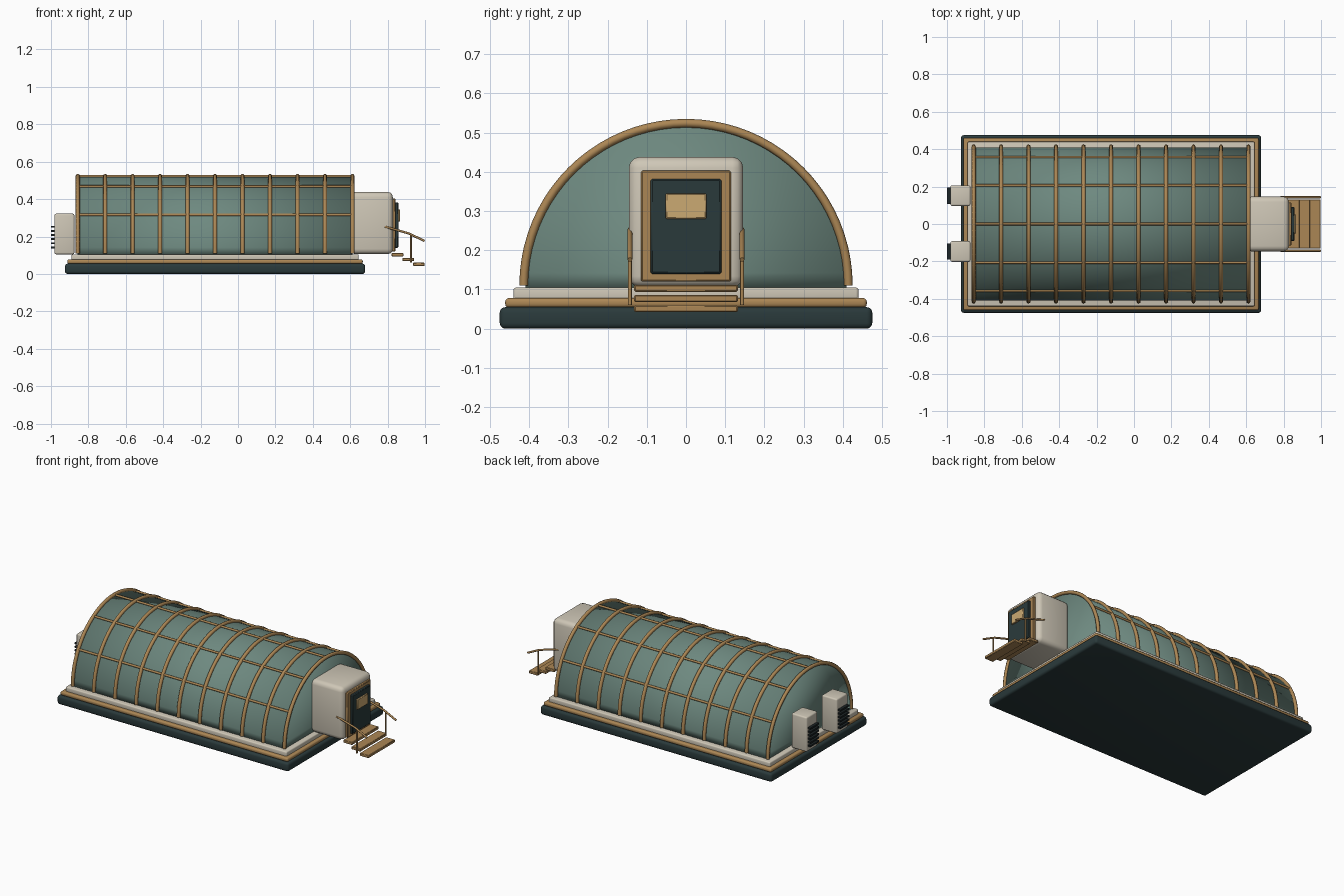
import bpy, bmesh, math
from mathutils import Vector

if "Cube" in bpy.data.objects:
    bpy.data.objects.remove(bpy.data.objects["Cube"], do_unlink=True)


def material(name, rgb):
    m = bpy.data.materials.new(name)
    m.use_nodes = True
    m.diffuse_color = (*rgb, 1)
    m.node_tree.nodes["Principled BSDF"].inputs["Base Color"].default_value = (*rgb, 1)
    return m


DARK = material("dark slate", (0.023, 0.042, 0.044))
TAN = material("tan wood", (0.41, 0.24, 0.09))
CREAM = material("cream panel", (0.62, 0.57, 0.47))
GREEN = material("sage fabric", (0.155, 0.25, 0.215))
AMBER = material("amber window", (0.6, 0.4, 0.17))
BLACK = material("black louvre", (0.012, 0.018, 0.02))


def finish(ob, mat):
    ob.data.materials.append(mat)
    bpy.ops.object.select_all(action='DESELECT')
    ob.select_set(True)
    bpy.context.view_layer.objects.active = ob


def box(name, x, y, z, mat, bevel=0.0, segments=3):
    """Rounded box from (min, max) ranges."""
    bm = bmesh.new()
    bmesh.ops.create_cube(bm, size=1)
    for v in bm.verts:
        v.co = Vector([(r[0] + r[1]) / 2 + c * (r[1] - r[0]) for c, r in zip(v.co, (x, y, z))])
    if bevel:
        bmesh.ops.bevel(bm, geom=bm.edges[:], offset=bevel, segments=segments,
                        profile=0.5, affect='EDGES')
    me = bpy.data.meshes.new(name)
    bm.to_mesh(me)
    bm.free()
    ob = bpy.data.objects.new(name, me)
    bpy.context.collection.objects.link(ob)
    finish(ob, mat)
    if bevel:
        bpy.ops.object.shade_smooth_by_angle(angle=math.radians(40))
    return ob


def tube(name, points, radius, mat):
    """Round bar along a path, converted to a mesh."""
    cu = bpy.data.curves.new(name, 'CURVE')
    cu.dimensions = '3D'
    cu.bevel_depth = radius
    cu.bevel_resolution = 2
    cu.use_fill_caps = True
    sp = cu.splines.new('POLY')
    sp.points.add(len(points) - 1)
    for p, co in zip(sp.points, points):
        p.co = (*co, 1)
    ob = bpy.data.objects.new(name, cu)
    bpy.context.collection.objects.link(ob)
    finish(ob, mat)
    bpy.ops.object.convert(target='MESH')
    bpy.ops.object.shade_smooth_by_angle(angle=math.radians(50))


def arc(x, radius, count=40):
    return [(x, radius * math.cos(math.pi * i / count),
             FLOOR + radius * math.sin(math.pi * i / count)) for i in range(count + 1)]


FLOOR = 0.11
BACK, FRONT = -0.857, 0.612

# Stepped foundation
box("foundation", (-0.925, 0.68), (-0.475, 0.475), (0, 0.055), DARK, 0.014)
box("timber_sill", (-0.912, 0.667), (-0.461, 0.461), (0.054, 0.078), TAN, 0.009)
box("floor_slab", (-0.89, 0.645), (-0.44, 0.44), (0.07, 0.105), CREAM, 0.007)

# Barrel shell, one smooth closed surface
bm = bmesh.new()
ends = [[bm.verts.new(p) for p in arc(x, 0.409)] for x in (BACK, FRONT)]
for ring in ends:
    for v in (ring[0], ring[-1]):
        v.co.z = 0.104
for i in range(len(ends[0]) - 1):
    bm.faces.new((ends[0][i], ends[1][i], ends[1][i + 1], ends[0][i + 1]))
for ring in ends:
    bm.faces.new(ring)
bm.faces.new((ends[0][0], ends[0][-1], ends[1][-1], ends[1][0]))
bmesh.ops.recalc_face_normals(bm, faces=bm.faces[:])
mesh = bpy.data.meshes.new("shell")
bm.to_mesh(mesh)
bm.free()
shell = bpy.data.objects.new("shell", mesh)
bpy.context.collection.objects.link(shell)
finish(shell, GREEN)
bpy.ops.object.shade_smooth()

# Arched ribs and lengthwise purlins
RIBS = 11
for i in range(RIBS):
    x = BACK + (FRONT - BACK) * i / (RIBS - 1)
    tube(f"rib_{i + 1}", arc(x, 0.414), 0.011, TAN)
for deg in (30, 60, 90, 120, 150):
    a = math.radians(deg)
    y, z = 0.413 * math.cos(a), FLOOR + 0.413 * math.sin(a)
    tube(f"purlin_{deg}", [(BACK, y, z), (FRONT, y, z)], 0.007, TAN)

# Entrance porch, door and window
box("porch", (0.6, 0.828), (-0.146, 0.146), (0.106, 0.438), CREAM, 0.028)
box("door_frame", (0.81, 0.842), (-0.115, 0.115), (0.12, 0.403), TAN, 0.004, 1)
box("door", (0.83, 0.858), (-0.09, 0.09), (0.14, 0.382), DARK, 0.004, 1)
box("door_window", (0.85, 0.867), (-0.052, 0.052), (0.28, 0.345), AMBER, 0.003, 1)

# Steps
for i in range(3):
    x, z = 0.822 + 0.057 * i, 0.094 - 0.026 * i
    box(f"step_{i + 1}", (x, x + 0.062), (-0.132, 0.132), (z, z + 0.018), TAN, 0.003, 1)

# Handrails with posts
for side, y in (("left", 0.143), ("right", -0.143)):
    tube(f"handrail_{side}", [(0.785, y, 0.253), (0.915, y, 0.216), (0.997, y, 0.176)],
         0.006, TAN)
    tube(f"rail_post_{side}", [(0.925, y, 0.06), (0.925, y, 0.21)], 0.005, TAN)

# Climate units with louvres on the rear end
for side, y in (("left", 0.152), ("right", -0.147)):
    box(f"climate_unit_{side}", (-0.982, -0.875), (y - 0.055, y + 0.055),
        (0.105, 0.322), CREAM, 0.009)
    for i in range(6):
        z = 0.137 + 0.022 * i
        box(f"louvre_{side}_{i + 1}", (-1.0, -0.975), (y - 0.044, y + 0.044),
            (z, z + 0.01), BLACK)
